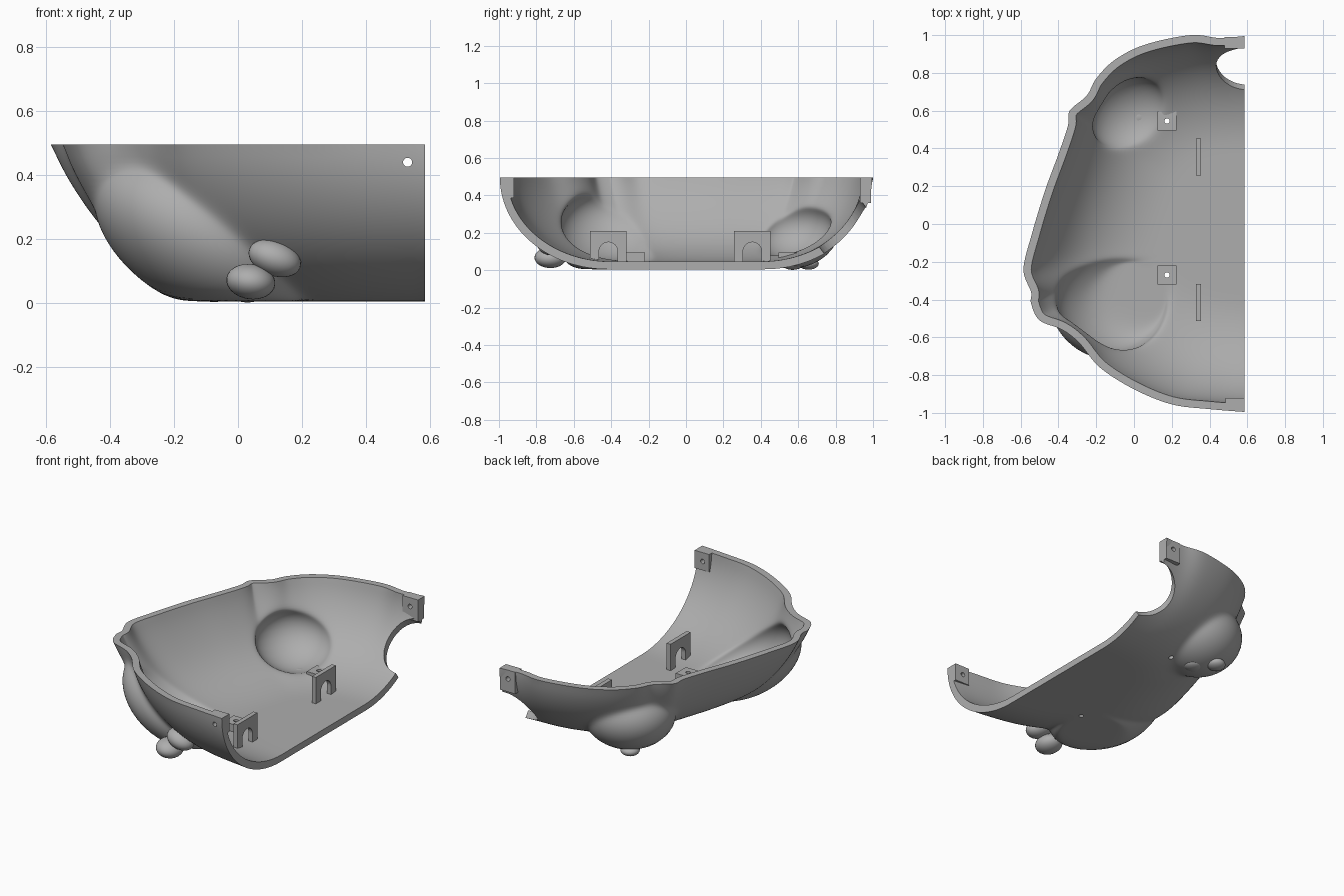
import bpy, bmesh, math
from mathutils import Vector, Matrix

if "Cube" in bpy.data.objects:
    bpy.data.objects.remove(bpy.data.objects["Cube"])

grey = bpy.data.materials.new("plain grey")
grey.use_nodes = True
grey.diffuse_color = (0.42, 0.42, 0.42, 1)
grey.node_tree.nodes["Principled BSDF"].inputs["Base Color"].default_value = (0.42, 0.42, 0.42, 1)

CUT_X, TOP, WALL = 0.585, 0.495, 0.041


def add_object(name, bm, smooth=None):
    bmesh.ops.recalc_face_normals(bm, faces=bm.faces)
    mesh = bpy.data.meshes.new(name)
    bm.to_mesh(mesh)
    bm.free()
    mesh.materials.append(grey)
    obj = bpy.data.objects.new(name, mesh)
    bpy.context.collection.objects.link(obj)
    if smooth:
        select(obj)
        bpy.ops.object.shade_smooth_by_angle(angle=math.radians(smooth))
    return obj


def select(obj):
    bpy.ops.object.select_all(action="DESELECT")
    obj.select_set(True)
    bpy.context.view_layer.objects.active = obj


def box(name, x, y, z):
    bm = bmesh.new()
    size = Vector((x[1] - x[0], y[1] - y[0], z[1] - z[0]))
    mid = Vector((x[0] + x[1], y[0] + y[1], z[0] + z[1])) / 2
    bmesh.ops.create_cube(bm, size=1, matrix=Matrix.Translation(mid) @ Matrix.Diagonal(size).to_4x4())
    return add_object(name, bm)


def drill(center, axis, radius, length, targets):
    """Cut a round hole through each target."""
    bm = bmesh.new()
    turn = Vector(axis).to_track_quat("Z", "Y").to_matrix().to_4x4()
    bmesh.ops.create_cone(bm, cap_ends=True, segments=40, radius1=radius, radius2=radius,
                          depth=length, matrix=Matrix.Translation(center) @ turn)
    cutter = add_object("hole_cutter", bm)
    cutter.hide_render = True
    for obj in targets:
        mod = obj.modifiers.new("hole", "BOOLEAN")
        mod.operation, mod.solver, mod.object = "DIFFERENCE", "EXACT", cutter
        select(obj)
        bpy.ops.object.modifier_apply(modifier=mod.name)
    bpy.data.objects.remove(cutter)


# Rim outline, from the front end round the side to the back end
OUTLINE = [Vector(p) for p in (
    (CUT_X, -0.995), (0.4, -0.98), (0.2, -0.955), (0, -0.875), (-0.18, -0.76), (-0.29, -0.63),
    (-0.38, -0.56), (-0.5, -0.51), (-0.545, -0.42), (-0.545, -0.36), (-0.585, -0.24),
    (-0.54, -0.05), (-0.47, 0.18), (-0.4, 0.37), (-0.35, 0.52), (-0.34, 0.6), (-0.25, 0.68),
    (-0.2, 0.77), (-0.1, 0.87), (0.06, 0.95), (0.3, 1.0), (0.45, 0.985), (CUT_X, 0.995))]


def smooth_path(points, steps):
    out = []
    for i in range(len(points) - 1):
        a, b, c, d = (points[min(max(i + k, 0), len(points) - 1)] for k in (-1, 0, 1, 2))
        for s in range(steps):
            t = s / steps
            out.append(b + (c - a) * t / 2 + (a * 2 - b * 5 + c * 4 - d) * t * t / 2
                       + (b * 3 - a - c * 3 + d) * t ** 3 / 2)
    return out + [points[-1]]


def relaxed(path):
    """Outline without its notches, used low on the wall."""
    for _ in range(120):
        path = ([path[0]] + [(path[i - 1] + path[i] * 2 + path[i + 1]) / 4
                             for i in range(1, len(path) - 1)] + [path[-1]])
    return path


def inset(path, amount):
    out = []
    for i, p in enumerate(path):
        tangent = path[min(i + 2, len(path) - 1)] - path[max(i - 2, 0)]
        out.append(p + Vector((-tangent.y, tangent.x)).normalized() * -amount)
    for i in (0, -1):
        out[i] = Vector((CUT_X, path[i].y + (amount if i == 0 else -amount)))
    return out


# Leg bulges: centre, radii, tilt about y
LEGS = ((Vector((-0.11, -0.395, 0.215)), Vector((0.37, 0.33, 0.23)), 30),
        (Vector((-0.01, 0.57, 0.22)), Vector((0.27, 0.255, 0.215)), 0))


def bulge(point, shrink, floor):
    for center, radii, tilt in LEGS:
        turn = Matrix.Rotation(math.radians(tilt), 3, "Y")
        size = radii - Vector((shrink,) * 3)
        local = turn.transposed() @ (point - center)
        unit = Vector(v / s for v, s in zip(local, size))
        if 0.05 < unit.length < 1:
            unit.normalize()
            point = center + turn @ Vector(v * s for v, s in zip(unit, size))
    point.z = min(max(point.z, floor), TOP)
    return point


def shell_layer(bm, path, floor, shrink):
    """Bowl surface: flat floor, then a curved wall that leans out at the side."""
    flat, flat_rows, wall_rows = 0.42, 14, 40
    rows = [(flat * i / flat_rows, floor) for i in range(flat_rows)]
    for i in range(wall_rows + 1):
        a = math.pi / 2 * i / wall_rows
        rows.append((flat + (1 - flat) * math.sin(a), floor + (TOP - floor) * (1 - math.cos(a))))
    soft = relaxed(path)
    grid = []
    for r, z in rows:
        line = []
        height = (z - floor) / (TOP - floor)
        for sharp_p, soft_p in zip(path, soft):
            p = soft_p.lerp(sharp_p, height)
            lean = r * (1 - 0.035 * (CUT_X - p.x) * math.sin(math.pi * height))
            v = Vector((CUT_X + (p.x - CUT_X) * lean, p.y * lean, z))
            line.append(bm.verts.new(v if r > 0.999 else bulge(v, shrink, floor)))
        grid.append(line)
    for j in range(len(grid) - 1):
        for i in range(len(path) - 1):
            bm.faces.new((grid[j][i], grid[j][i + 1], grid[j + 1][i + 1], grid[j + 1][i]))
    # Soften the creases around the legs
    inside = [v for line in grid[1:-1] for v in line[1:-1]]
    for _ in range(8):
        bmesh.ops.smooth_vert(bm, verts=inside, factor=0.5,
                              use_axis_x=True, use_axis_y=True, use_axis_z=True)
    return grid


# Half shell with wall thickness
bm = bmesh.new()
path = smooth_path(OUTLINE, 8)
outer = shell_layer(bm, path, 0.005, 0)
inner = shell_layer(bm, inset(path, WALL), 0.005 + WALL, WALL)
edges = [[g[-1] for g in (outer, inner)]]
edges += [[[line[k] for line in g] for g in (outer, inner)] for k in (0, -1)]
for a, b in edges:
    for i in range(len(a) - 1):
        bm.faces.new((a[i], a[i + 1], b[i + 1], b[i]))
bmesh.ops.remove_doubles(bm, verts=bm.verts, dist=1e-5)
shell = add_object("half_shell", bm)

# Round opening at the back
drill((0.6, 0.86, 0.2), (0, 0.6, -0.8), 0.165, 0.5, [shell])

# Screw tabs at both ends of the rim
front_tab = box("front_tab", (0.485, CUT_X), (-0.965, -0.92), (0.385, TOP))
back_tab = box("back_tab", (0.48, CUT_X), (0.93, 0.99), (0.36, TOP))
for tab, y in ((front_tab, -0.95), (back_tab, 0.96)):
    drill((0.53, y, 0.44), (0, 1, 0), 0.014, 0.2, [tab, shell])

# Square standoffs on the floor, drilled through
for name, y, base in (("front", -0.27, 0.03), ("back", 0.545, 0.06)):
    pad = box(name + "_standoff", (0.125, 0.225), (y - 0.05, y + 0.05), (base, 0.095))
    drill((0.175, y, 0.05), (0, 0, 1), 0.014, 0.3, [pad, shell])

# Arched axle brackets
for name, y in (("front", -0.415), ("back", 0.355)):
    bm = bmesh.new()
    half, arch, base = 0.098, 0.05, 0.04
    profile = [(-half, base), (-half, 0.21), (half, 0.21), (half, base), (arch, base)]
    profile += [(arch * math.cos(a), 0.1 + arch * math.sin(a))
                for a in (math.pi * i / 16 for i in range(17))]
    profile.append((-arch, base))
    face = bm.faces.new([bm.verts.new((0.328, y + u, z)) for u, z in profile])
    made = bmesh.ops.extrude_face_region(bm, geom=[face])["geom"]
    bmesh.ops.translate(bm, vec=(0.027, 0, 0), verts=[g for g in made if isinstance(g, bmesh.types.BMVert)])
    add_object(name + "_bracket", bm)

# Toes at the end of each leg
TOES = (("front_lower_toe", (0.04, -0.725, 0.067), (0.077, 0.085, 0.055), 8),
        ("front_upper_toe", (0.115, -0.725, 0.14), (0.085, 0.07, 0.055), 20),
        ("back_inner_toe", (0.03, 0.57, 0.03), (0.055, 0.055, 0.028), 0),
        ("back_outer_toe", (-0.075, 0.655, 0.035), (0.055, 0.055, 0.032), 0))
for name, center, radii, tilt in TOES:
    bm = bmesh.new()
    bmesh.ops.create_uvsphere(bm, u_segments=28, v_segments=16, radius=1,
                              matrix=Matrix.Translation(center)
                              @ Matrix.Rotation(math.radians(tilt), 4, "Y")
                              @ Matrix.Diagonal(radii).to_4x4())
    add_object(name, bm, 60)

select(shell)
bpy.ops.object.shade_smooth_by_angle(angle=math.radians(40))
